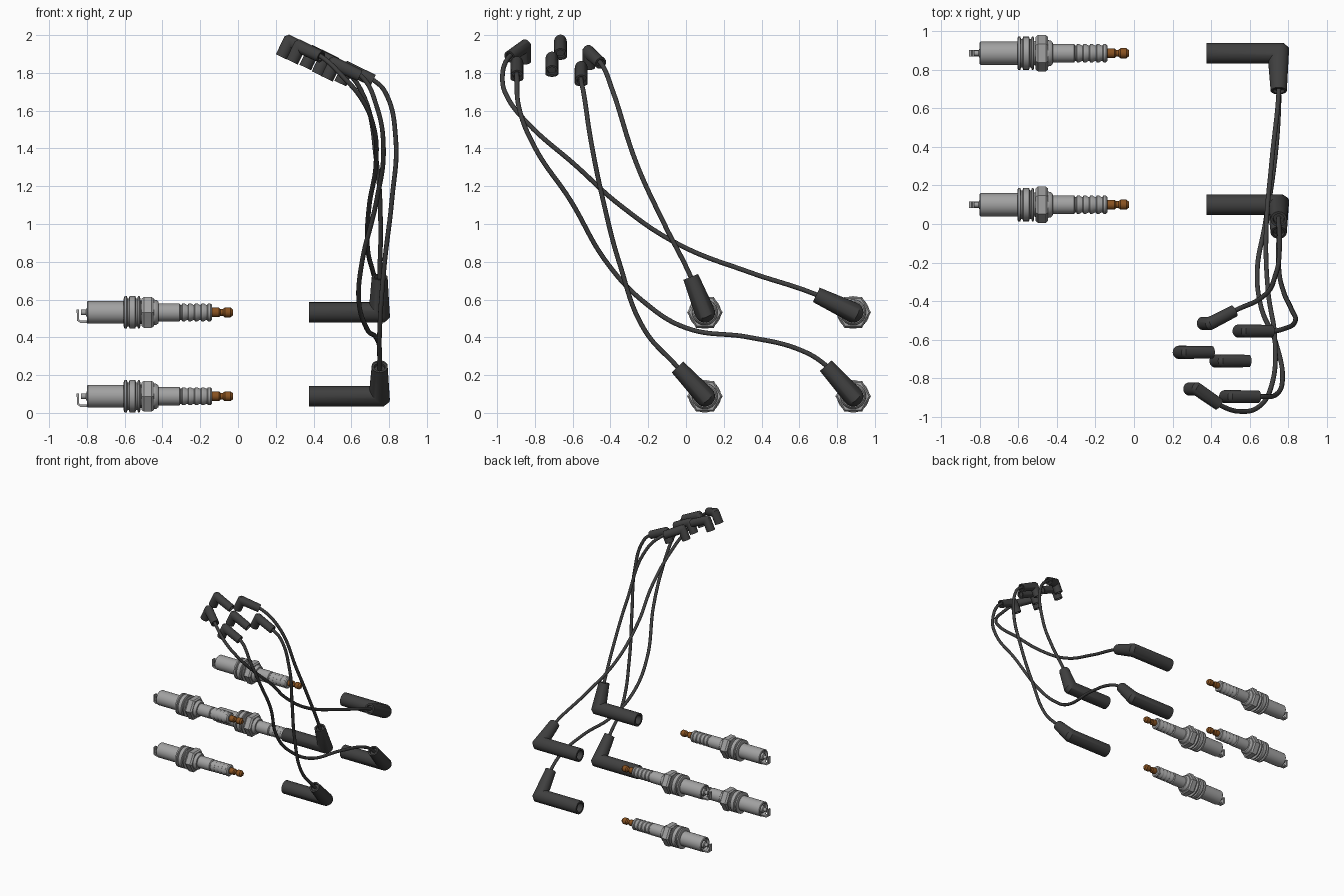
import bpy
import math
from mathutils import Vector as V

if "Cube" in bpy.data.objects:
    bpy.data.objects.remove(bpy.data.objects["Cube"])


def material(name, color):
    m = bpy.data.materials.new(name)
    m.diffuse_color = (*color, 1)
    m.use_nodes = True
    m.node_tree.nodes["Principled BSDF"].inputs["Base Color"].default_value = m.diffuse_color
    return m


RUBBER = material("black rubber", (0.05, 0.05, 0.05))
STEEL = material("grey steel", (0.36, 0.36, 0.36))
BRASS = material("brown brass", (0.25, 0.085, 0.015))


def loft(name, rings, mat, angle=35):
    """Skin a list of equal point rings, with both ends capped."""
    n = len(rings[0])
    verts = [p for r in rings for p in r]
    faces = []
    for i in range(len(rings) - 1):
        for j in range(n):
            k = (j + 1) % n
            faces.append((i * n + j, i * n + k, (i + 1) * n + k, (i + 1) * n + j))
    faces.append(tuple(reversed(range(n))))
    faces.append(tuple(range(len(verts) - n, len(verts))))
    me = bpy.data.meshes.new(name)
    me.from_pydata(verts, [], faces)
    import bmesh
    bm = bmesh.new()
    bm.from_mesh(me)
    bmesh.ops.remove_doubles(bm, verts=bm.verts, dist=0.0002)
    bmesh.ops.recalc_face_normals(bm, faces=bm.faces)
    for f in bm.faces:
        f.smooth = True
    bm.to_mesh(me)
    bm.free()
    me.set_sharp_from_angle(angle=math.radians(angle))
    me.materials.append(mat)
    ob = bpy.data.objects.new(name, me)
    bpy.context.collection.objects.link(ob)
    return ob


def lathe(name, profile, mat, center, n=32):
    """Turn an (x, radius) profile about the x axis."""
    rings = [[V((x, r * math.cos(2 * math.pi * j / n), r * math.sin(2 * math.pi * j / n))) + center
              for j in range(n)] for x, r in profile]
    return loft(name, rings, mat, 35 if n > 6 else 10)


def elbow(name, corner, d1, d2, len1, len2, r, r_end, cut, n=28):
    """Right-angled boot: hollow leg along d1 into the corner, second leg along d2."""
    s = d1.cross(d2)
    start, end = corner - d1 * len1, corner + d2 * len2
    angles = [2 * math.pi * j / n for j in range(n)]

    def ring(c, rad, out):
        return [c + s * rad * math.cos(a) + out * rad * math.sin(a) for a in angles]

    mitre = ring(corner, r, d1 - d2)
    shift = [max(0, math.sin(a)) * cut for a in angles]
    rings = [ring(start + d1 * len1 * 0.5, r * 0.7, -d2),
             ring(start, r * 0.7, -d2),
             ring(start, r, -d2),
             [p - d1 * k for p, k in zip(mitre, shift)],
             [p + d2 * k for p, k in zip(mitre, shift)],
             ring(end, r_end, d1),
             ring(end, r_end * 0.7, d1),
             ring(end - d2 * 0.015, r_end * 0.65, d1)]
    loft(name, rings, RUBBER)
    return end


def wire(name, points):
    cu = bpy.data.curves.new(name, "CURVE")
    cu.dimensions = "3D"
    cu.bevel_depth = 0.0125
    cu.bevel_resolution = 3
    cu.resolution_u = 10
    sp = cu.splines.new("BEZIER")
    sp.bezier_points.add(len(points) - 1)
    for bp, p in zip(sp.bezier_points, points):
        bp.co = p
        bp.handle_left_type = bp.handle_right_type = "AUTO"
    cu.materials.append(RUBBER)
    bpy.context.collection.objects.link(bpy.data.objects.new(name, cu))


# Spark plug profiles
SHELL = [(-0.78, 0), (-0.78, 0.045), (-0.80, 0.05), (-0.80, 0.056), (-0.795, 0.06), (-0.605, 0.06)]
for x0, x1 in ((-0.605, -0.585), (-0.578, -0.54), (-0.533, -0.517)):      # gasket rings
    SHELL += [(x0, 0.074), (x0 + 0.004, 0.086), (x1 - 0.004, 0.086), (x1, 0.074)]
SHELL += [(-0.517, 0.062), (-0.445, 0.068), (-0.432, 0.066), (-0.422, 0.058), (-0.42, 0.048), (-0.31, 0.048)]
for i in range(5):                                                       # insulator ribs
    x = -0.31 + i * 0.034
    SHELL += [(x + 0.005, 0.04), (x + 0.010, 0.04), (x + 0.015, 0.047), (x + 0.028, 0.047)]
SHELL += [(-0.138, 0.04), (-0.138, 0)]
HEX = [(-0.51, 0.06), (-0.51, 0.084), (-0.498, 0.094), (-0.457, 0.094), (-0.445, 0.084), (-0.445, 0.06)]
TERMINAL = [(-0.145, 0.025), (-0.10, 0.025), (-0.093, 0.018), (-0.08, 0.018), (-0.07, 0.026),
            (-0.04, 0.026), (-0.027, 0.016), (-0.027, 0)]
TIP = [(-0.775, 0.03), (-0.80, 0.026), (-0.805, 0.015), (-0.83, 0.015), (-0.83, 0)]


def spark_plug(tag, y, z):
    c = V((0, y, z))
    lathe("plug_body_" + tag, SHELL, STEEL, c)
    lathe("plug_hex_" + tag, HEX, STEEL, c, 6)
    lathe("plug_terminal_" + tag, TERMINAL, BRASS, c, 24)
    lathe("plug_electrode_" + tag, TIP, STEEL, c, 16)
    # bent ground strap: (x, z) centre line with its half-thickness direction
    path = [((-0.79, -0.05), (0, 1)), ((-0.835, -0.05), (0, 1)),
            ((-0.847, -0.04), (1, 0.5)), ((-0.848, 0.015), (1, 0))]
    rings = [[c + V((x + a * tx * 0.006, b * 0.016, zz + a * tz * 0.006))
              for a, b in ((-1, -1), (-1, 1), (1, 1), (1, -1))] for (x, zz), (tx, tz) in path]
    loft("ground_strap_" + tag, rings, STEEL)


# Distributor end frame: cap tilted 25.5 degrees
T = math.radians(25.5)
U = V((math.cos(T), 0, -math.sin(T)))
UP = V((math.sin(T), 0, math.cos(T)))


def cap_boot(name, corner, turn=0):
    t = math.radians(turn)
    d = U * math.cos(t) + V((0, 1, 0)) * math.sin(t)
    end = elbow(name, V(corner), UP, d, 0.09, 0.15, 0.034, 0.032, 0.018)
    return end, d


# Boots without a wire
cap_boot("cap_boot_outer_spare", (0.27, -0.665, 1.965))
cap_boot("cap_boot_center", (0.46, -0.71, 1.875))

# Each wired set: plug centre, plug boot end, cap boot corner, turn, wire path (x, y, z)
SETS = {
    "front_low": ((0.10, 0.088), (-0.045, 0.243), (0.58, -0.555, 1.825), 0,
                  [(0.778, -0.543, 1.70), (0.835, -0.505, 1.45), (0.815, -0.44, 1.13),
                   (0.775, -0.35, 0.785), (0.75, -0.22, 0.44)]),
    "front_high": ((0.10, 0.532), (0.025, 0.72), (0.395, -0.515, 1.91), 25,
                   [(0.65, -0.39, 1.71), (0.735, -0.26, 1.315), (0.755, -0.115, 1.0)]),
    "back_high": ((0.885, 0.532), (0.69, 0.625), (0.325, -0.855, 1.94), -32,
                  [(0.56, -0.972, 1.775), (0.65, -0.945, 1.67), (0.715, -0.83, 1.525),
                   (0.73, -0.59, 1.315), (0.695, -0.35, 1.10), (0.685, -0.035, 0.89),
                   (0.715, 0.335, 0.745)]),
    "back_low": ((0.885, 0.088), (0.74, 0.25), (0.51, -0.895, 1.85), 0,
                 [(0.735, -0.885, 1.62), (0.77, -0.80, 1.405), (0.735, -0.615, 1.13),
                  (0.655, -0.415, 0.79), (0.64, -0.22, 0.585), (0.68, 0.0, 0.45),
                  (0.73, 0.335, 0.40), (0.75, 0.60, 0.335)]),
}
for tag, (plug, tip, corner, turn, path) in SETS.items():
    spark_plug(tag, *plug)
    # plug boot with tapered leg
    c = V((0.75, *plug))
    leg = V((0.75, *tip)) - c
    d = leg.normalized()
    end = elbow("plug_boot_" + tag, c, V((1, 0, 0)), d, 0.375, leg.length, 0.054, 0.042, 0.028)
    # ignition wire from cap boot to plug boot
    start, u = cap_boot("cap_boot_" + tag, corner, turn)
    wire("wire_" + tag, [start - u * 0.05, start + u * 0.01] + [V(p) for p in path]
         + [end + d * 0.01, end - d * 0.06])
